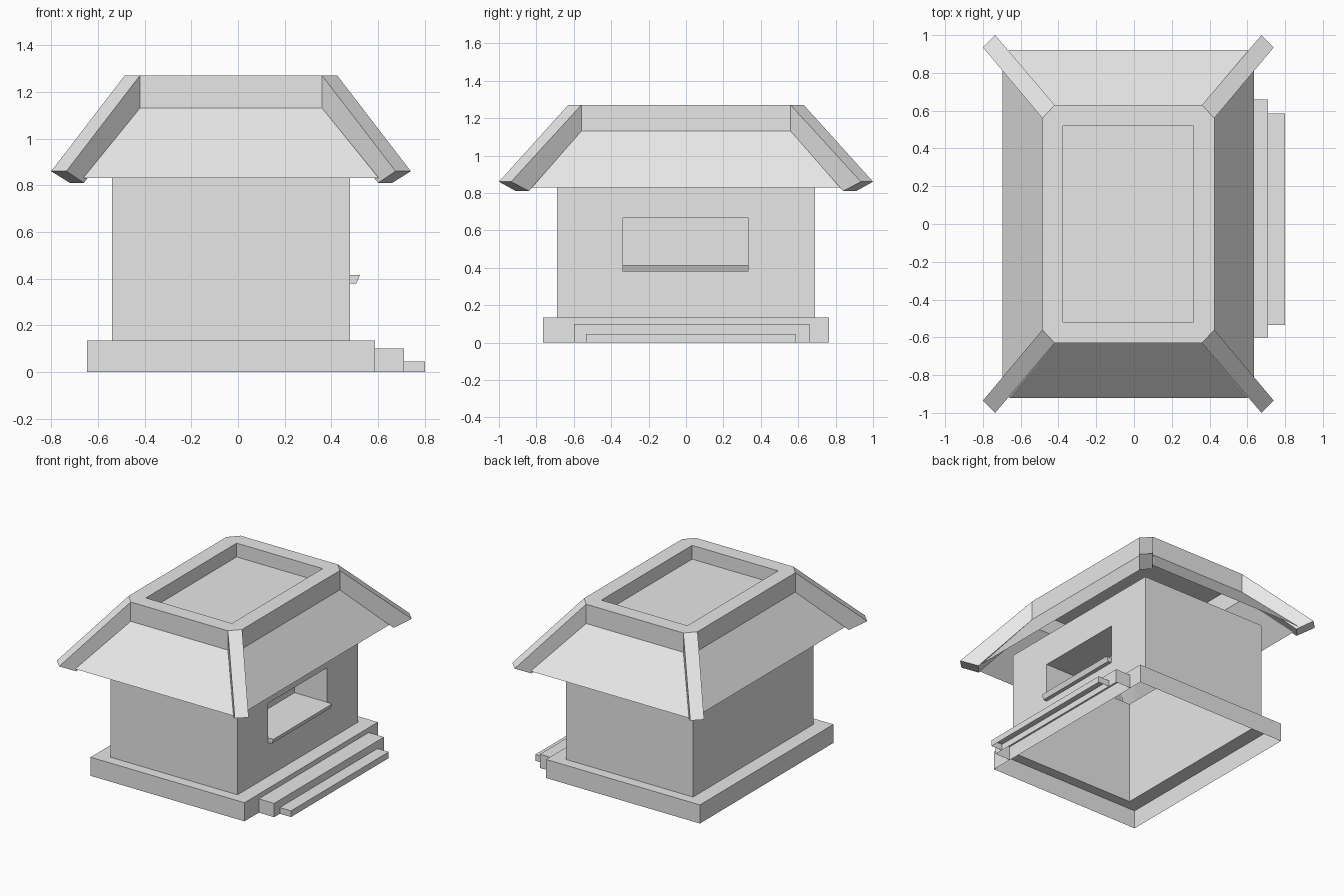
import bpy
import bmesh

cube = bpy.data.objects.get("Cube")
if cube:
    bpy.data.objects.remove(cube, do_unlink=True)

CX = -0.03  # centre line of the house and roof

grey = bpy.data.materials.new("plain_grey")
grey.use_nodes = True
grey.diffuse_color = (0.8, 0.8, 0.8, 1)
grey.node_tree.nodes["Principled BSDF"].inputs["Base Color"].default_value = (0.8, 0.8, 0.8, 1)


def ring(x, y, z, cut_x=0, cut_y=0):
    """Rectangle of half sizes x, y at height z, with chamfered corners if cut."""
    if not cut_x:
        return [(-x, -y, z), (x, -y, z), (x, y, z), (-x, y, z)]
    return [(-x + cut_x, -y, z), (x - cut_x, -y, z), (x, -y + cut_y, z), (x, y - cut_y, z),
            (x - cut_x, y, z), (-x + cut_x, y, z), (-x, y - cut_y, z), (-x, -y + cut_y, z)]


def loft(bm, rings, cap_start=False, cap_end=False):
    """Join successive loops of points with quads."""
    loops = [[bm.verts.new(p) for p in r] for r in rings]
    n = len(loops[0])
    for a, b in zip(loops, loops[1:]):
        for i in range(n):
            j = (i + 1) % n
            bm.faces.new((a[i], a[j], b[j], b[i]))
    if cap_start:
        bm.faces.new(loops[0][::-1])
    if cap_end:
        bm.faces.new(loops[-1])


def finish(name, bm, location=(0, 0, 0)):
    mesh = bpy.data.meshes.new(name)
    bm.to_mesh(mesh)
    bm.free()
    mesh.materials.append(grey)
    obj = bpy.data.objects.new(name, mesh)
    obj.location = location
    bpy.context.collection.objects.link(obj)
    return obj


# Hollow plinth, open underneath
bm = bmesh.new()
loft(bm, [ring(0.617, 0.765, 0), ring(0.617, 0.765, 0.135), ring(0.51, 0.69, 0.135)])
finish("plinth", bm, (CX, 0, 0))

# Two hollow steps in front of the serving side
for name, x0, x1, y0, y1, top in (("upper_step", 0.585, 0.71, -0.60, 0.66, 0.10),
                                  ("lower_step", 0.71, 0.80, -0.535, 0.585, 0.045)):
    hx, hy = (x1 - x0) / 2, (y1 - y0) / 2
    bm = bmesh.new()
    loft(bm, [ring(hx, hy, 0), ring(hx, hy, top)], cap_end=True)
    finish(name, bm, (x0 + hx, y0 + hy, 0))

# Walls, with a recessed serving window in the +x side
bm = bmesh.new()
loft(bm, [ring(0.51, 0.69, 0.135), ring(0.51, 0.69, 0.89)])
bm.normal_update()
side = max(bm.faces, key=lambda f: f.normal.x)
bmesh.ops.inset_individual(bm, faces=[side], thickness=0.1)
middle = side.calc_center_median()
for v in side.verts:
    v.co.y = 0.335 if v.co.y > 0 else -0.34
    v.co.z = 0.665 if v.co.z > middle.z else 0.415
bmesh.ops.inset_individual(bm, faces=[side], thickness=0.0, depth=0.0)
for v in side.verts:
    v.co.x = 0.25
finish("walls", bm, (CX, 0, 0))

# Sill below the window
bm = bmesh.new()
loft(bm, [[(0.48, y, 0.38), (0.508, y, 0.38), (0.522, y, 0.415), (0.48, y, 0.415)]
          for y in (-0.34, 0.335)], True, True)
bmesh.ops.recalc_face_normals(bm, faces=bm.faces)
finish("window_sill", bm)

# Roof shell: eave, slope, upright band, rim and sunken top
bm = bmesh.new()
loft(bm, [ring(0.665, 0.92, 0.83, 0.035, 0.045),
          ring(0.455, 0.63, 1.13, 0.065, 0.07),
          ring(0.455, 0.63, 1.27, 0.065, 0.07),
          ring(0.345, 0.52, 1.27, 0.0001, 0.0001),
          ring(0.345, 0.52, 1.17, 0.0001, 0.0001)], cap_end=True)
bmesh.ops.remove_doubles(bm, verts=bm.verts, dist=0.001)
finish("roof", bm, (CX, 0, 0))

# Hip beams on the four roof corners
bm = bmesh.new()
loft(bm, [[(0.39, 0.63, 1.27), (0.455, 0.56, 1.27), (0.455, 0.56, 1.13), (0.39, 0.63, 1.13)],
          [(0.705, 1.0, 0.86), (0.77, 0.935, 0.86), (0.69, 0.84, 0.81), (0.63, 0.91, 0.81)]],
     True, True)
bmesh.ops.recalc_face_normals(bm, faces=bm.faces)
beams = finish("hip_beams", bm, (CX, 0, 0))
mirror = beams.modifiers.new("mirror", 'MIRROR')
mirror.use_axis = (True, True, False)
mirror.use_mirror_merge = False
